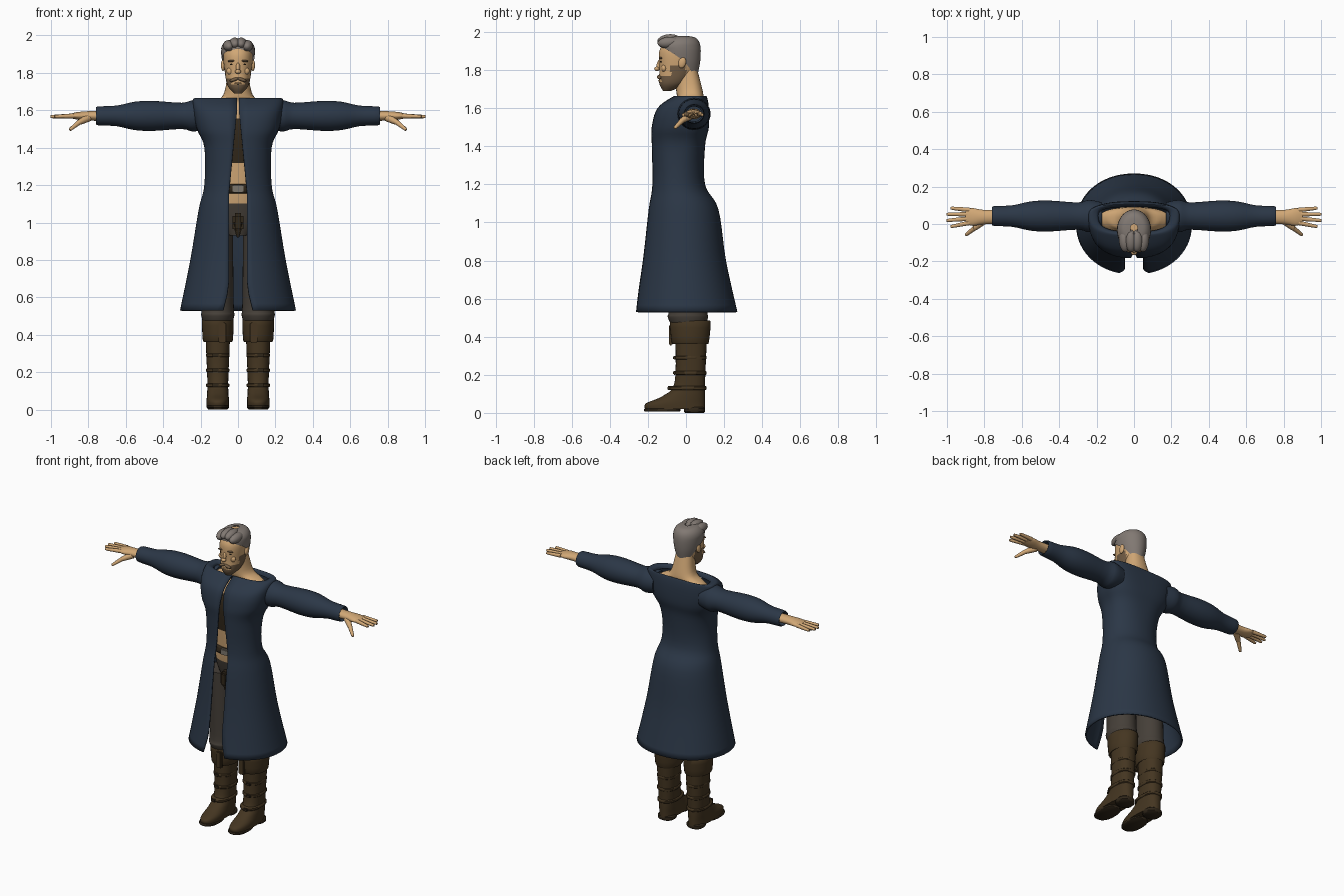
import bpy, bmesh, math
from mathutils import Matrix, Vector, Euler

default_cube = bpy.data.objects.get("Cube")
if default_cube:
    bpy.data.objects.remove(default_cube)


def material(name, red, green, blue):
    colour = (red, green, blue, 1)
    mat = bpy.data.materials.new(name)
    mat.use_nodes = True
    mat.diffuse_color = colour
    mat.node_tree.nodes["Principled BSDF"].inputs["Base Color"].default_value = colour
    return mat


NAVY = material("navy_cloth", .024, .038, .062)
SKIN = material("skin", .64, .39, .18)
HAIR = material("grey_hair", .22, .19, .17)
BEARD = material("greying_beard", .17, .11, .06)
TROUSER = material("trouser_cloth", .06, .05, .04)
BOOT = material("boot_leather", .058, .036, .015)
DARK = material("dark_leather", .03, .02, .01)
METAL = material("dull_metal", .2, .18, .15)


def finish(name, bm, mat, transform):
    bm.transform(transform)
    mesh = bpy.data.meshes.new(name)
    bm.to_mesh(mesh)
    bm.free()
    mesh.materials.append(mat)
    for face in mesh.polygons:
        face.use_smooth = True
    mesh.set_sharp_from_angle(angle=math.radians(45))
    obj = bpy.data.objects.new(name, mesh)
    bpy.context.collection.objects.link(obj)
    return obj


def smooth_rows(rows, steps):
    # Catmull-Rom interpolation between profile rows
    result = []
    last = len(rows) - 1
    for i in range(last):
        before, start, end, after = (rows[max(0, min(last, i + k))] for k in (-1, 0, 1, 2))
        for step in range(steps):
            t = step / steps
            result.append([q + t / 2 * (r - p + t * (2 * p - 5 * q + 4 * r - s + t * (3 * (q - r) + s - p)))
                           for p, q, r, s in zip(before, start, end, after)])
    return result + [rows[last]]


def constant(value):
    return lambda height: value


def shell(name, rows, mat, transform=Matrix(), sides=32, steps=3, squareness=constant(1),
          widest=constant(.5), gap=None):
    # Loft through rows of height, half width, front and back; a gap leaves the front open
    bm = bmesh.new()
    rings = []
    for height, width, front, back in smooth_rows(rows, steps):
        power = squareness(height)
        centre = front + (back - front) * widest(height)
        opening = gap(height, width) if gap else 0
        ring = []
        for j in range(sides + 1):
            angle = opening + (math.tau - 2 * opening) * j / sides
            across, along = math.sin(angle), -math.cos(angle)
            depth = back - centre if along > 0 else centre - front
            x = width * math.copysign(abs(across) ** power, across)
            y = centre + depth * math.copysign(abs(along) ** power, along)
            ring.append(bm.verts.new((x, y, height)))
        rings.append(ring)
    for low, high in zip(rings, rings[1:]):
        for j in range(sides):
            bm.faces.new((low[j], low[j + 1], high[j + 1], high[j]))
    if not gap:
        bm.faces.new(rings[0][:sides])
        bm.faces.new(rings[-1][:sides])
    bmesh.ops.remove_doubles(bm, verts=bm.verts, dist=.0001)
    if not gap:
        bmesh.ops.recalc_face_normals(bm, faces=bm.faces)
    return finish(name, bm, mat, transform)


def band(name, height, thickness, width, front, back, mat, transform=Matrix()):
    # Flat-sided ring or slab with softened rims
    half, rim = thickness / 2, thickness / 5
    outline = ((-half, rim), (rim - half, 0), (half - rim, 0), (half, rim))
    rows = [(height + dz, width - inset, front + inset, back - inset) for dz, inset in outline]
    return shell(name, rows, mat, transform, steps=1, squareness=constant(.85))


def rod(name, start, end, thick_end, thin_end, mat):
    start, direction = Vector(start), Vector(end) - Vector(start)
    length = direction.length
    outline = ((0, thick_end), (length - thin_end, thin_end), (length, thin_end / 2))
    transform = Matrix.Translation(start) @ direction.to_track_quat('Z', 'Y').to_matrix().to_4x4()
    return shell(name, [(h, r, -r, r) for h, r in outline], mat, transform, sides=10)


def blob(name, location, size, mat, rotation=(0, 0, 0)):
    bm = bmesh.new()
    bmesh.ops.create_uvsphere(bm, u_segments=20, v_segments=12, radius=1)
    return finish(name, bm, mat, Matrix.LocRotScale(Vector(location), Euler(rotation), Vector(size)))


def box(name, location, size, mat):
    bm = bmesh.new()
    bmesh.ops.create_cube(bm, size=2)
    bm.transform(Matrix.Diagonal((*size, 1)))
    bmesh.ops.bevel(bm, geom=bm.edges[:], offset=min(size) / 2, segments=2, affect='EDGES')
    return finish(name, bm, mat, Matrix.Translation(location))


def paint(obj, extra_materials, rule):
    for mat in extra_materials:
        obj.data.materials.append(mat)
    for face in obj.data.polygons:
        face.material_index = rule(face.center)


# Long open coat, boxier and deeper in front towards the shoulders
def coat_squareness(height):
    return max(.7, min(.95, 2.1 - .9 * height))


def coat_widest(height):
    return max(.5, min(.65, .6 * height - .3))


def coat_gap(height, width):
    hem_flare = max(0, .65 - height) * .25
    half_gap = min(.05, max(.006, .1 * (1.65 - height))) + hem_flare
    return math.asin((half_gap / width) ** (1 / coat_squareness(height)))


coat = shell("long_coat", [
    (.53, .31, -.27, .27), (.8, .255, -.23, .21), (1.07, .21, -.2, .17), (1.2, .18, -.18, .1),
    (1.4, .18, -.18, .1), (1.5, .22, -.18, .12), (1.6, .24, -.15, .12), (1.66, .24, -.07, .11),
    (1.66, .2, -.05, .1), (1.64, .19, -.04, .09)],
    NAVY, sides=56, steps=5, squareness=coat_squareness, widest=coat_widest, gap=coat_gap)
cloth = coat.modifiers.new("cloth_thickness", 'SOLIDIFY')
cloth.thickness = .01
cloth.offset = -1

# Torso, shoulders and neck, with a dark vest and trouser top
torso = shell("torso", [
    (.93, .07, -.08, .08), (1.05, .14, -.11, .1), (1.2, .13, -.13, .07), (1.5, .16, -.14, .08),
    (1.6, .19, -.06, .09), (1.64, .15, -.04, .09), (1.68, .08, -.05, .09), (1.8, .055, -.06, .06)],
    SKIN, steps=5, squareness=constant(.9), widest=constant(.6))
paint(torso, (DARK, TROUSER), lambda c: 2 if c.z < 1.1 else int(1.3 < c.z < 1.55))
band("waist_belt", 1.18, .05, .15, -.14, .09, DARK)
box("belt_buckle", (0, -.14, 1.18), (.03, .01, .02), METAL)
box("belt_pouch", (0, -.13, 1), (.03, .03, .05), DARK)
rod("pouch_tail", (0, -.13, 1), (0, -.13, .92), .03, .01, DARK)


# Head, with the beard as coloured faces
def is_beard(c):
    jaw = c.z < 1.74 or (c.z < 1.77 and abs(c.x) > .035)
    sideburn = c.z < 1.83 and abs(c.x) > .058 and c.y > -.08
    return int(c.y < 0 and (jaw or sideburn))


head = shell("head", [(1.69, .02, -.12, -.08), (1.73, .055, -.14, 0), (1.8, .07, -.14, .05),
                      (1.9, .078, -.14, .065), (1.96, .05, -.1, .03)],
             SKIN, sides=48, steps=8, squareness=constant(.92))
paint(head, [BEARD], is_beard)
blob("nose_bridge", (0, -.14, 1.83), (.011, .014, .03), SKIN, (-.3, 0, 0))
blob("nose_tip", (0, -.153, 1.807), (.016, .014, .012), SKIN)
blob("lower_lip", (0, -.14, 1.744), (.02, .006, .005), SKIN)


# Hair swept back, its front opening closing towards the crown
def hairline(height, width):
    return 2.4 * math.sqrt(max(0, 1.93 - height) / .16)


shell("hair_cap", [(1.77, .06, -.11, .06), (1.85, .083, -.135, .075), (1.93, .09, -.14, .075),
                   (1.97, .065, -.1, .05), (1.98, .02, -.05, 0)],
      HAIR, sides=40, steps=5, gap=hairline)
for i in range(4):
    spread = i / 1.5 - 1
    blob("hair_lock", (.05 * spread, -.09, 1.96 - .015 * spread ** 2), (.03, .06, .03), HAIR,
         (.1, spread / 2, 0))

for mirror, side in ((1, "left_"), (-1, "right_")):
    # Paired features of the face
    blob(side + "moustache", (mirror * .02, -.14, 1.764), (.026, .012, .009), BEARD, (0, mirror * .35, 0))
    blob(side + "eye", (mirror * .03, -.13, 1.845), (.014, .006, .005), DARK)
    blob(side + "eyebrow", (mirror * .033, -.133, 1.864), (.022, .01, .006), BEARD, (0, mirror * .1, 0))
    blob(side + "cheek", (mirror * .04, -.115, 1.81), (.022, .014, .02), SKIN)
    blob(side + "ear", (mirror * .08, -.02, 1.84), (.011, .02, .03), SKIN, (-.2, 0, 0))

    # Sleeve and hand, lofted sideways
    arm = Matrix(((0, 0, mirror, 0), (0, 1, 0, 0), (1, 0, 0, 1.57), (0, 0, 0, 1)))
    sleeve = ((.17, .07), (.24, .084), (.3, .07), (.45, .08), (.55, .076), (.65, .055),
              (.75, .05), (.75, .04), (.7, .04))
    shell(side + "sleeve", [(x, r, .04 - r, .045 + r) for x, r in sleeve], NAVY, arm)
    shell(side + "palm", [(.68, .028, 0, .08), (.8, .025, 0, .075), (.86, .02, -.01, .085), (.9, .01, 0, .08)],
          SKIN, arm)
    for i in range(4):
        knuckle = (mirror * .88, .075 - .023 * i, 1.57)
        fingertip = (mirror * (1.01 - .02 * abs(i - 1.5)), .085 - .033 * i, 1.566)
        rod(side + "finger", knuckle, fingertip, .013, .009, SKIN)
    rod(side + "thumb_base", (mirror * .8, .02, 1.56), (mirror * .86, -.03, 1.53), .022, .014, SKIN)
    rod(side + "thumb", (mirror * .85, -.02, 1.535), (mirror * .9, -.06, 1.495), .014, .009, SKIN)

    # Trouser leg, boot and turned-down cuff
    leg = Matrix.Translation((mirror * .108, 0, 0))
    shell(side + "trouser_leg", [(.42, .06, -.05, .09), (.5, .088, -.095, .115), (.57, .085, -.09, .11),
                                 (1, .08, -.1, .1)], TROUSER, leg, steps=5)
    shell(side + "boot", [(.02, .06, -.215, .1), (.05, .06, -.21, .1), (.09, .057, -.12, .1),
                          (.16, .056, -.06, .1), (.4, .066, -.055, .11)],
          BOOT, leg, steps=5, squareness=constant(.85))
    shell(side + "boot_cuff", [(.37, .066, -.06, .11), (.37, .08, -.075, .12), (.48, .084, -.085, .13),
                               (.47, .07, -.07, .11)], BOOT, leg)
    box(side + "cuff_flap", (mirror * .085, -.08, .41), (.02, .01, .055), BOOT)
    band(side + "sole", .015, .015, .06, -.22, -.03, DARK, leg)
    band(side + "heel", .015, .03, .056, -.01, .1, DARK, leg)
    for i in range(3):
        height, front = .13 + .08 * i, -.09 if i == 0 else -.06
        band(side + "boot_strap", height, .02, .063, front, .108, BOOT, leg)
        box(side + "strap_buckle", (mirror * .12, front, height), (.016, .007, .01), DARK)
